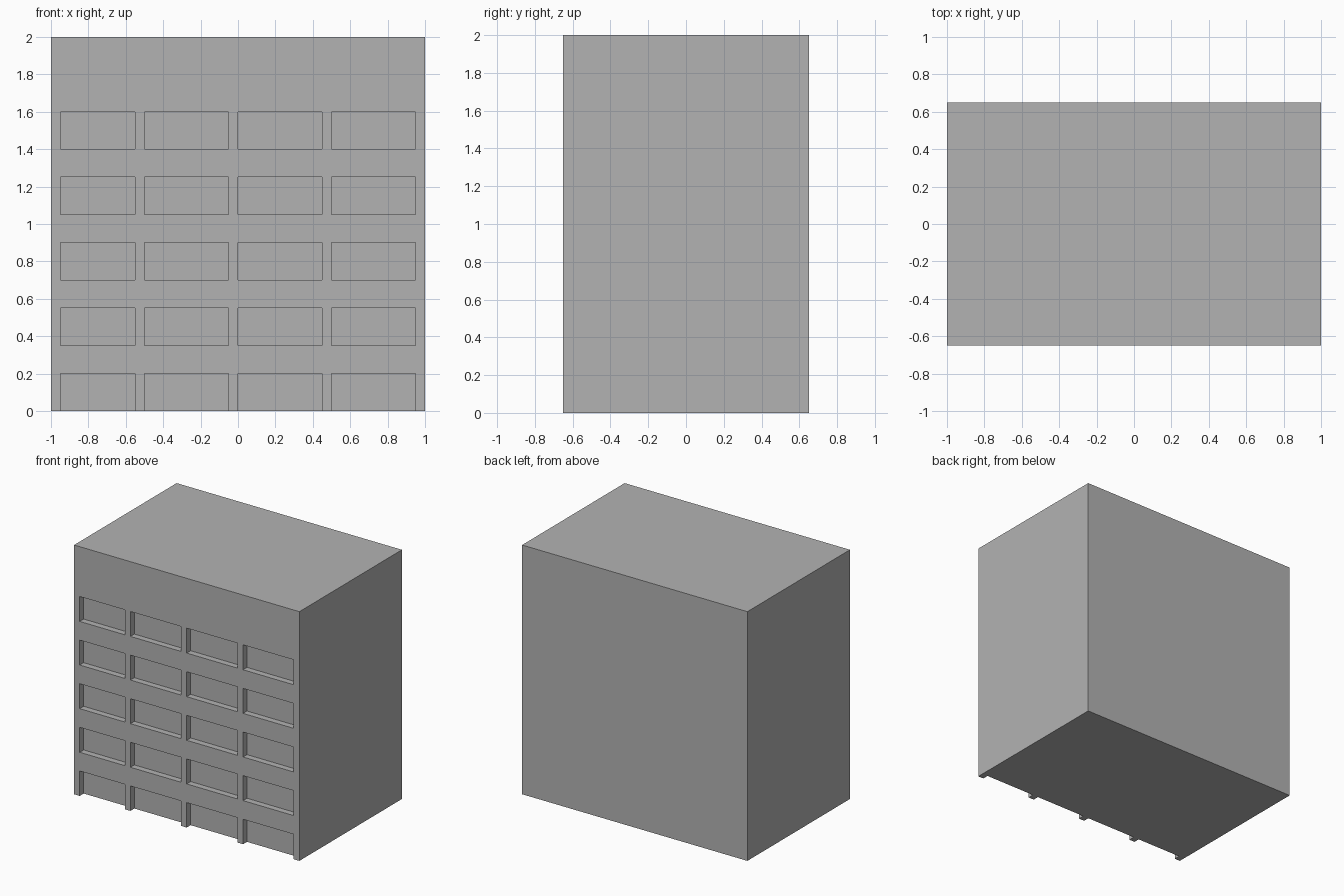
import bpy
import bmesh
from mathutils import Matrix, Vector

if "Cube" in bpy.data.objects:
    bpy.data.objects.remove(bpy.data.objects["Cube"], do_unlink=True)

HALF_DEPTH = 0.65
RECESS = 0.05


def add_box(bm, low, high):
    low, high = Vector(low), Vector(high)
    place = Matrix.Translation((low + high) / 2) @ Matrix.Diagonal((high - low).to_4d())
    bmesh.ops.create_cube(bm, size=1, matrix=place)


def make_object(name, bm):
    mesh = bpy.data.meshes.new(name)
    bm.to_mesh(mesh)
    bm.free()
    obj = bpy.data.objects.new(name, mesh)
    bpy.context.collection.objects.link(obj)
    return obj


# Concrete material
concrete = bpy.data.materials.new("concrete_grey")
concrete.use_nodes = True
grey = (0.45, 0.45, 0.45, 1)
concrete.diffuse_color = grey
concrete.node_tree.nodes["Principled BSDF"].inputs["Base Color"].default_value = grey

# Solid block of the building
bm = bmesh.new()
add_box(bm, (-1, -HALF_DEPTH, 0), (1, HALF_DEPTH, 2))
building = make_object("building_block", bm)
building.data.materials.append(concrete)

# Window bays on five floors; the ground row runs out through the base
bm = bmesh.new()
for floor in range(5):
    bottom = floor * 0.35
    for left, right in ((-0.95, -0.55), (-0.5, -0.05), (0, 0.45), (0.5, 0.95)):
        add_box(bm,
                (left, -HALF_DEPTH - 0.1, bottom if floor else -0.1),
                (right, -HALF_DEPTH + RECESS, bottom + 0.2))
cutter = make_object("window_cutter", bm)
cutter.data.materials.append(concrete)
cutter.hide_render = True

# Carve the bays, then discard the cutter
carve = building.modifiers.new("window_bays", "BOOLEAN")
carve.operation = "DIFFERENCE"
carve.solver = "EXACT"
carve.object = cutter
bpy.context.view_layer.objects.active = building
building.select_set(True)
bpy.ops.object.modifier_apply(modifier=carve.name)
bpy.data.objects.remove(cutter, do_unlink=True)
